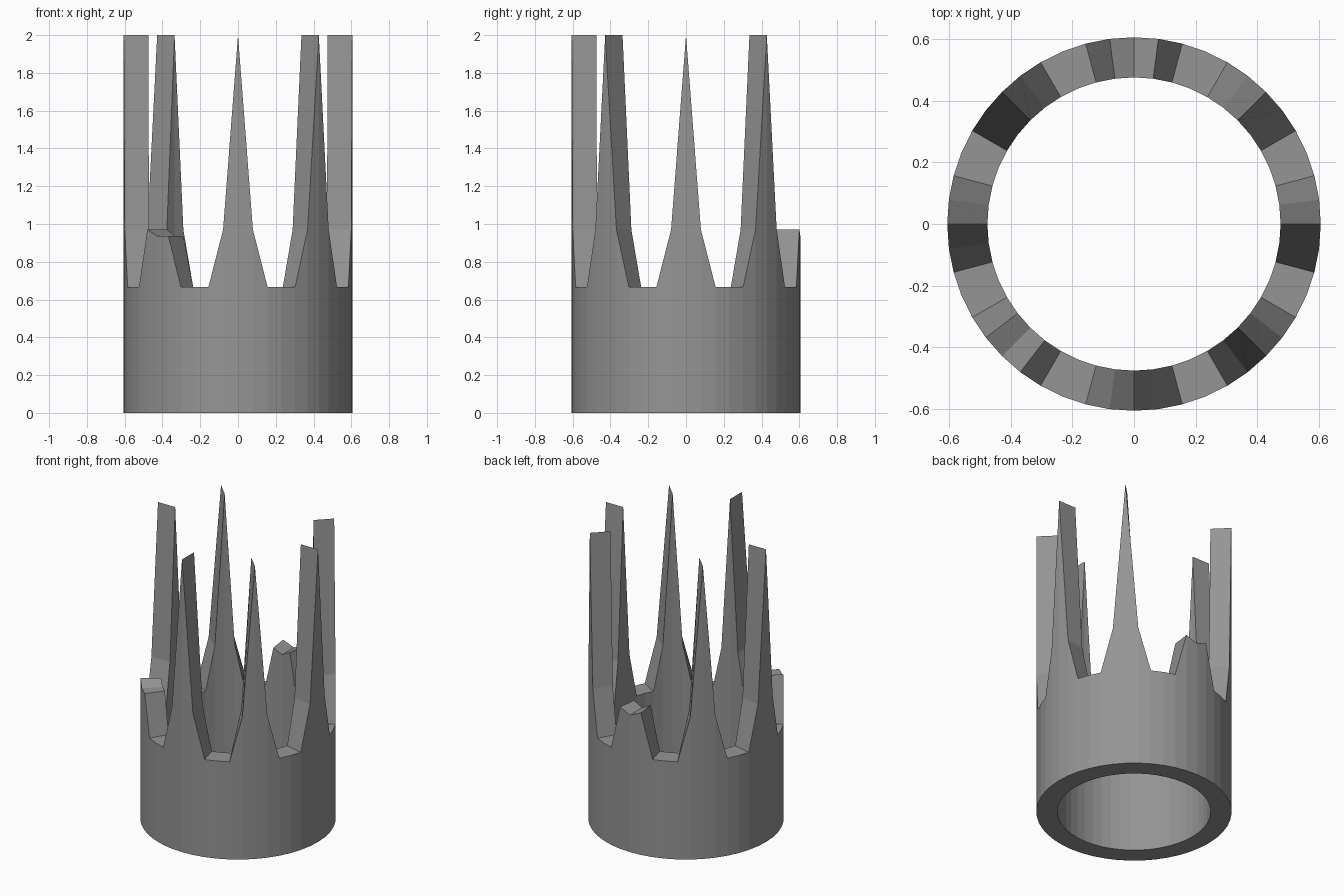
import bpy, bmesh, math

if "Cube" in bpy.data.objects:
    bpy.data.objects.remove(bpy.data.objects["Cube"])

OUTER, INNER, SIDES = 0.605, 0.475, 48
# Rim heights repeat every 45 degrees: tip, shoulder, valley floor
PATTERN = [2.0, 0.97, 0.667, 0.667, 0.667, 0.97]
PATTERN = [2.0, 0.97, 0.667, None, 0.667, 0.97]
# Broken spikes: rim index -> height
BROKEN = {11: 0.97, 12: 0.937, 13: 0.97,      # back
          29: 0.97, 30: 0.937, 31: 0.937}     # front left


def rim_height(i):
    if i in BROKEN:
        return BROKEN[i]
    k = i % 6
    return {0: 2.0, 1: 0.97, 5: 0.97}.get(k, 0.667)


bm = bmesh.new()


def ring(radius, height):
    return [bm.verts.new((radius * math.cos(2 * math.pi * i / SIDES),
                          radius * math.sin(2 * math.pi * i / SIDES), height(i)))
            for i in range(SIDES)]


# Ring wall: bottom and jagged top, outside and inside
ob, ot = ring(OUTER, lambda i: 0), ring(OUTER, rim_height)
ib, it = ring(INNER, lambda i: 0), ring(INNER, rim_height)
for i in range(SIDES):
    j = (i + 1) % SIDES
    for quad in ((ob[i], ob[j], ot[j], ot[i]), (ot[i], ot[j], it[j], it[i]),
                 (it[i], it[j], ib[j], ib[i]), (ib[i], ib[j], ob[j], ob[i])):
        bm.faces.new(quad)
bmesh.ops.recalc_face_normals(bm, faces=bm.faces)

mesh = bpy.data.meshes.new("spiked_ring")
bm.to_mesh(mesh)
bm.free()
obj = bpy.data.objects.new("spiked_ring", mesh)
bpy.context.collection.objects.link(obj)

grey = bpy.data.materials.new("grey")
grey.diffuse_color = (0.3, 0.3, 0.3, 1)
grey.use_nodes = True
grey.node_tree.nodes["Principled BSDF"].inputs["Base Color"].default_value = grey.diffuse_color
mesh.materials.append(grey)
